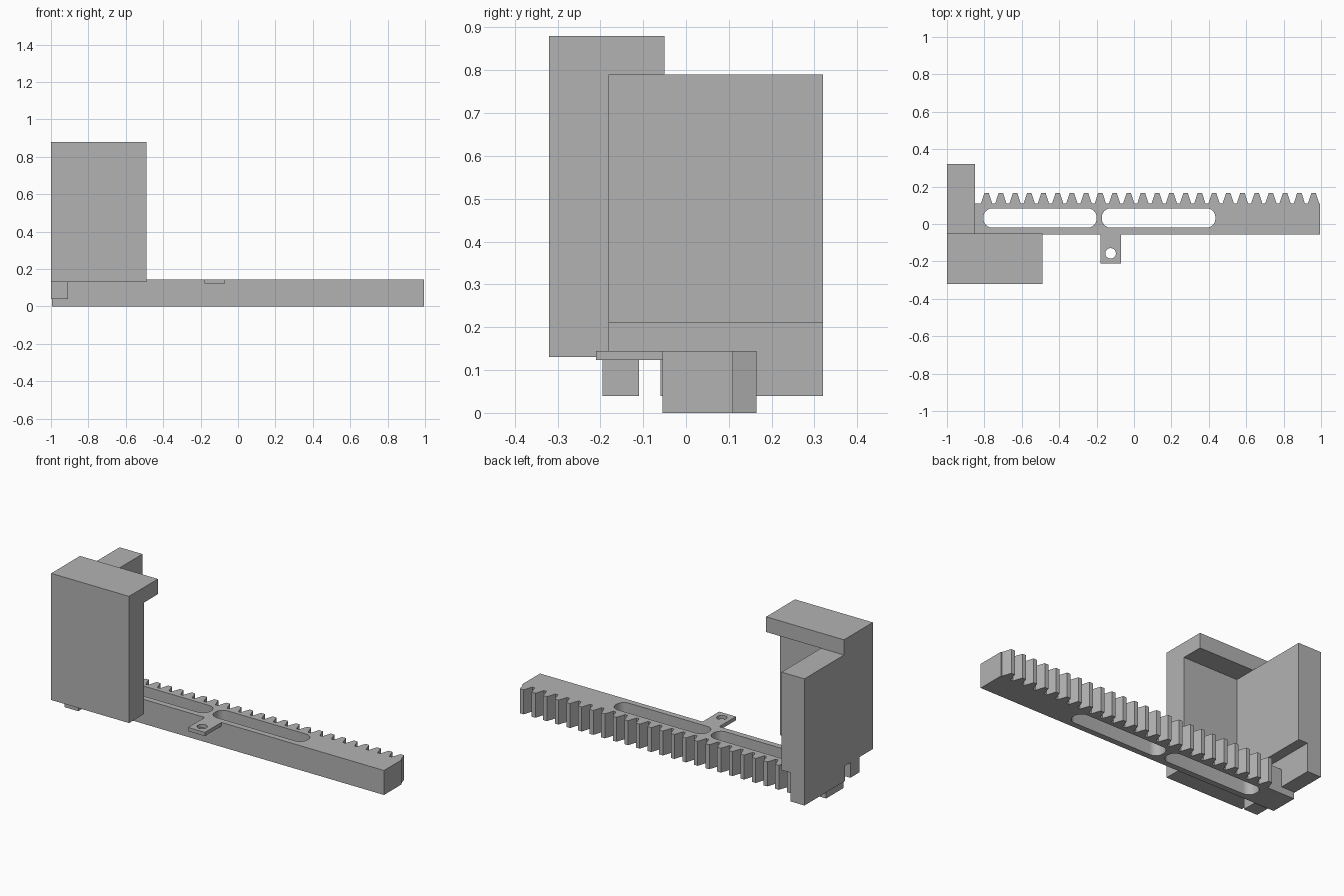
import bpy, bmesh, math
from mathutils import Vector

cube = bpy.data.objects.get("Cube")
if cube:
    bpy.data.objects.remove(cube, do_unlink=True)

GREY = (0.45, 0.45, 0.45, 1)
grey = bpy.data.materials.new("plain grey")
grey.use_nodes = True
grey.diffuse_color = GREY
grey.node_tree.nodes["Principled BSDF"].inputs["Base Color"].default_value = GREY


def prism(name, outline, axis, lo, hi):
    """Extrude a 2D outline along an axis from lo to hi."""
    place = {"x": lambda a, b, c: Vector((c, a, b)),
             "z": lambda a, b, c: Vector((a, b, c))}[axis]
    bm = bmesh.new()
    face = bm.faces.new([bm.verts.new(place(a, b, lo)) for a, b in outline])
    new = bmesh.ops.extrude_face_region(bm, geom=[face])["geom"]
    verts = [v for v in new if isinstance(v, bmesh.types.BMVert)]
    bmesh.ops.translate(bm, verts=verts, vec=place(0, 0, hi - lo))
    bmesh.ops.recalc_face_normals(bm, faces=bm.faces)
    mesh = bpy.data.meshes.new(name)
    bm.to_mesh(mesh)
    bm.free()
    mesh.materials.append(grey)
    obj = bpy.data.objects.new(name, mesh)
    bpy.context.collection.objects.link(obj)
    return obj


def rect(a0, a1, b0, b1):
    return [(a0, b0), (a1, b0), (a1, b1), (a0, b1)]


def rounded(x0, x1, y0, y1, r, steps=8):
    """Rectangle outline with rounded corners."""
    pts = []
    corners = [(x1 - r, y1 - r), (x0 + r, y1 - r), (x0 + r, y0 + r), (x1 - r, y0 + r)]
    for i, (cx, cy) in enumerate(corners):
        for k in range(steps + 1):
            t = math.pi / 2 * (i + k / steps)
            pts.append((cx + r * math.cos(t), cy + r * math.sin(t)))
    return pts


def combine(obj, other, operation):
    """Apply a boolean and remove the second object."""
    bpy.context.view_layer.objects.active = obj
    mod = obj.modifiers.new("combine", "BOOLEAN")
    mod.operation = operation
    mod.solver = "EXACT"
    mod.object = other
    bpy.ops.object.modifier_apply(modifier=mod.name)
    bpy.data.objects.remove(other, do_unlink=True)


def finish(obj):
    bm = bmesh.new()
    bm.from_mesh(obj.data)
    bmesh.ops.remove_doubles(bm, verts=bm.verts, dist=0.0001)
    bmesh.ops.dissolve_limit(bm, angle_limit=0.01, verts=bm.verts, edges=bm.edges)
    bm.to_mesh(obj.data)
    bm.free()
    bpy.ops.object.select_all(action="DESELECT")
    obj.select_set(True)
    bpy.context.view_layer.objects.active = obj
    bpy.ops.object.shade_smooth_by_angle(angle=math.radians(25))


# Bracket: front plate with a top lip, side wall, recessed notched foot
bracket = prism("bracket", [(-0.32, 0.13), (-0.18, 0.13), (-0.18, 0.79), (-0.05, 0.79),
                            (-0.05, 0.88), (-0.32, 0.88)], "x", -1, -0.49)
wall = prism("side_wall", rect(-0.2, 0.32, 0.21, 0.79), "x", -1, -0.85)
foot = prism("wall_foot", [(-0.195, 0.04), (-0.11, 0.04), (-0.11, 0.13), (-0.06, 0.13),
                           (-0.06, 0.04), (0.32, 0.04), (0.32, 0.22), (-0.195, 0.22)],
             "x", -1, -0.91)
combine(bracket, wall, "UNION")
combine(bracket, foot, "UNION")
finish(bracket)

# Rack bar with a row of teeth along the back
BACK, TIP, PITCH = 0.11, 0.165, 0.076
outline = [(-0.995, -0.055), (0.995, -0.055), (0.995, BACK)]
for i in reversed(range(24)):
    x = -0.788 + i * PITCH
    outline += [(x + 0.03, BACK), (x + 0.012, TIP), (x - 0.012, TIP), (x - 0.03, BACK)]
outline.append((-0.995, BACK))
rack = prism("toothed_rack", outline, "z", 0, 0.145)

# Thin tongue of the rack that passes under the wall
combine(rack, prism("end_cutter", rect(-1.1, -0.91, -0.2, 0.2), "z", 0.04, 0.3), "DIFFERENCE")

# Mounting tab on the front edge
tab = prism("mounting_tab", rect(-0.18, -0.07, -0.21, -0.04), "z", 0.123, 0.145)
combine(rack, tab, "UNION")

# Two long slots and the tab hole
for x0, x1, y0, y1, r in [(-0.805, -0.2, -0.02, 0.084, 0.048),
                          (-0.172, 0.435, -0.02, 0.084, 0.048),
                          (-0.153, -0.097, -0.185, -0.129, 0.0279)]:
    combine(rack, prism("slot_cutter", rounded(x0, x1, y0, y1, r), "z", -0.1, 0.3), "DIFFERENCE")
finish(rack)
